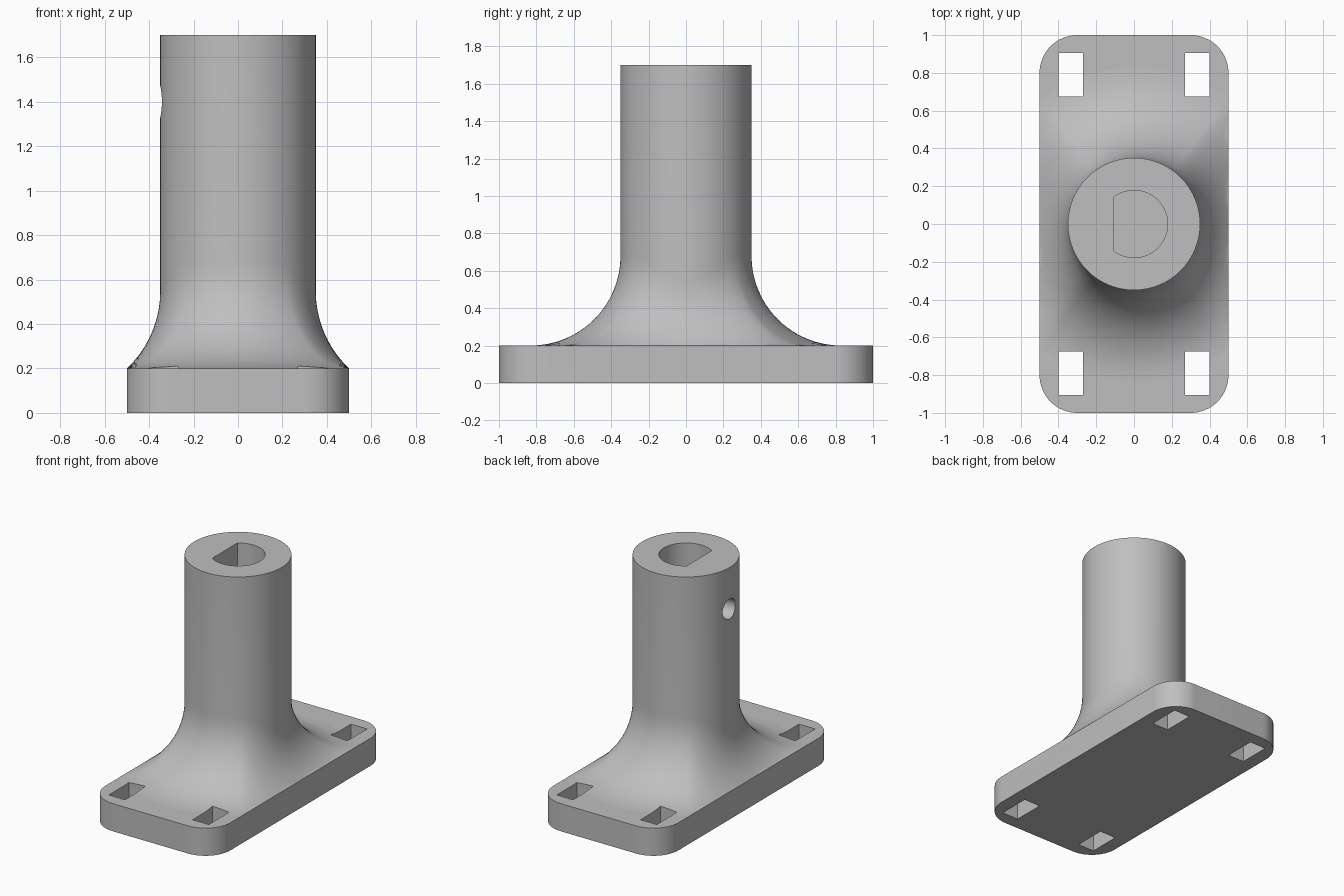
import bpy, bmesh
from math import cos, sin, pi, sqrt, acos
from mathutils import Vector

cube = bpy.data.objects.get("Cube")
if cube:
    bpy.data.objects.remove(cube, do_unlink=True)

HALF_X, HALF_Y, PLATE_Z, CORNER = 0.5, 1.0, 0.2, 0.2
TUBE_R, TOP_Z, FILLET = 0.35, 1.7, 0.48
SEGS, ROWS = 120, 16

grey = bpy.data.materials.new("plain grey")
grey.use_nodes = True
colour = (0.52, 0.52, 0.52, 1)
grey.diffuse_color = colour
grey.node_tree.nodes["Principled BSDF"].inputs["Base Color"].default_value = colour


def loft(name, rings):
    """Closed solid skinned over rings of equal length, listed bottom to top."""
    bm = bmesh.new()
    rows = [[bm.verts.new(p) for p in ring] for ring in rings]
    n = len(rows[0])
    for low, high in zip(rows, rows[1:]):
        for i in range(n):
            j = (i + 1) % n
            bm.faces.new((low[i], low[j], high[j], high[i]))
    bm.faces.new(rows[0][::-1])
    bm.faces.new(rows[-1])
    bmesh.ops.recalc_face_normals(bm, faces=bm.faces)
    mesh = bpy.data.meshes.new(name)
    bm.to_mesh(mesh)
    bm.free()
    mesh.materials.append(grey)
    obj = bpy.data.objects.new(name, mesh)
    bpy.context.collection.objects.link(obj)
    return obj


def prism(name, outline, z0, z1):
    return loft(name, [[(x, y, z) for x, y in outline] for z in (z0, z1)])


def combine(target, tool, operation):
    mod = target.modifiers.new(tool.name, "BOOLEAN")
    mod.operation, mod.solver, mod.object = operation, "EXACT", tool
    bpy.context.view_layer.objects.active = target
    bpy.ops.object.modifier_apply(modifier=mod.name)
    bpy.data.objects.remove(tool, do_unlink=True)


def fillet_arc(angle):
    """Arc of a ball rolling between tube and plate, held by the plate's long edge."""
    out = Vector((cos(angle), sin(angle), 0))
    centre = out * (TUBE_R + FILLET)
    foot_x = max(-HALF_X, min(HALF_X, centre.x))
    centre.z = PLATE_Z + sqrt(FILLET ** 2 - (centre.x - foot_x) ** 2)
    a = (Vector((foot_x, centre.y, PLATE_Z)) - centre).normalized()
    b = -out
    span = acos(a.dot(b))
    return [centre + FILLET * (a * sin((1 - t) * span) + b * sin(t * span)) / sin(span)
            for t in (k / ROWS for k in range(ROWS + 1))]


# Base plate with rounded corners
outline = []
for quarter, (sx, sy) in enumerate(((1, 1), (-1, 1), (-1, -1), (1, -1))):
    for k in range(17):
        a = (quarter + k / 16) * pi / 2
        outline.append((sx * (HALF_X - CORNER) + CORNER * cos(a),
                        sy * (HALF_Y - CORNER) + CORNER * sin(a)))
body = prism("mounting_base", outline, 0, PLATE_Z)

# Tube with its flared foot, sunk slightly into the plate
angles = [2 * pi * i / SEGS for i in range(SEGS)]
rings = [list(ring) for ring in zip(*(fillet_arc(a) for a in angles))]
sunk = [(p.x * 0.9, p.y * 0.9, PLATE_Z / 2) for p in rings[0]]
rim = [(TUBE_R * cos(a), TUBE_R * sin(a), TOP_Z) for a in angles]
combine(body, loft("flared_tube", [sunk] + rings + [rim]), "UNION")

# Four rectangular bolt slots
for sx in (1, -1):
    for sy in (1, -1):
        slot = [(sx * x, sy * y) for x, y in
                ((0.27, 0.675), (0.4, 0.675), (0.4, 0.905), (0.27, 0.905))]
        combine(body, prism("slot_cutter", slot, -0.1, 0.5), "DIFFERENCE")

# D-shaped shaft bore
BORE_R, FLAT_X = 0.178, -0.105
end = acos(FLAT_X / BORE_R)
bore = [(BORE_R * cos(a), BORE_R * sin(a))
        for a in (end * (k / 32 - 1) for k in range(65))]
combine(body, prism("bore_cutter", bore, 1.0, 1.8), "DIFFERENCE")

# Set-screw hole through one wall into the flat of the bore
screw = [[(x, 0.072 * cos(a), 1.4 + 0.072 * sin(a)) for a in angles[::3]]
         for x in (-0.5, -0.05)]
combine(body, loft("screw_cutter", screw), "DIFFERENCE")

# Smooth curved walls, flat level faces
bpy.ops.object.select_all(action="DESELECT")
body.select_set(True)
bpy.context.view_layer.objects.active = body
bpy.ops.object.shade_smooth_by_angle(angle=pi / 6)
for face in body.data.polygons:
    if abs(face.normal.z) > 0.9999:
        face.use_smooth = False
